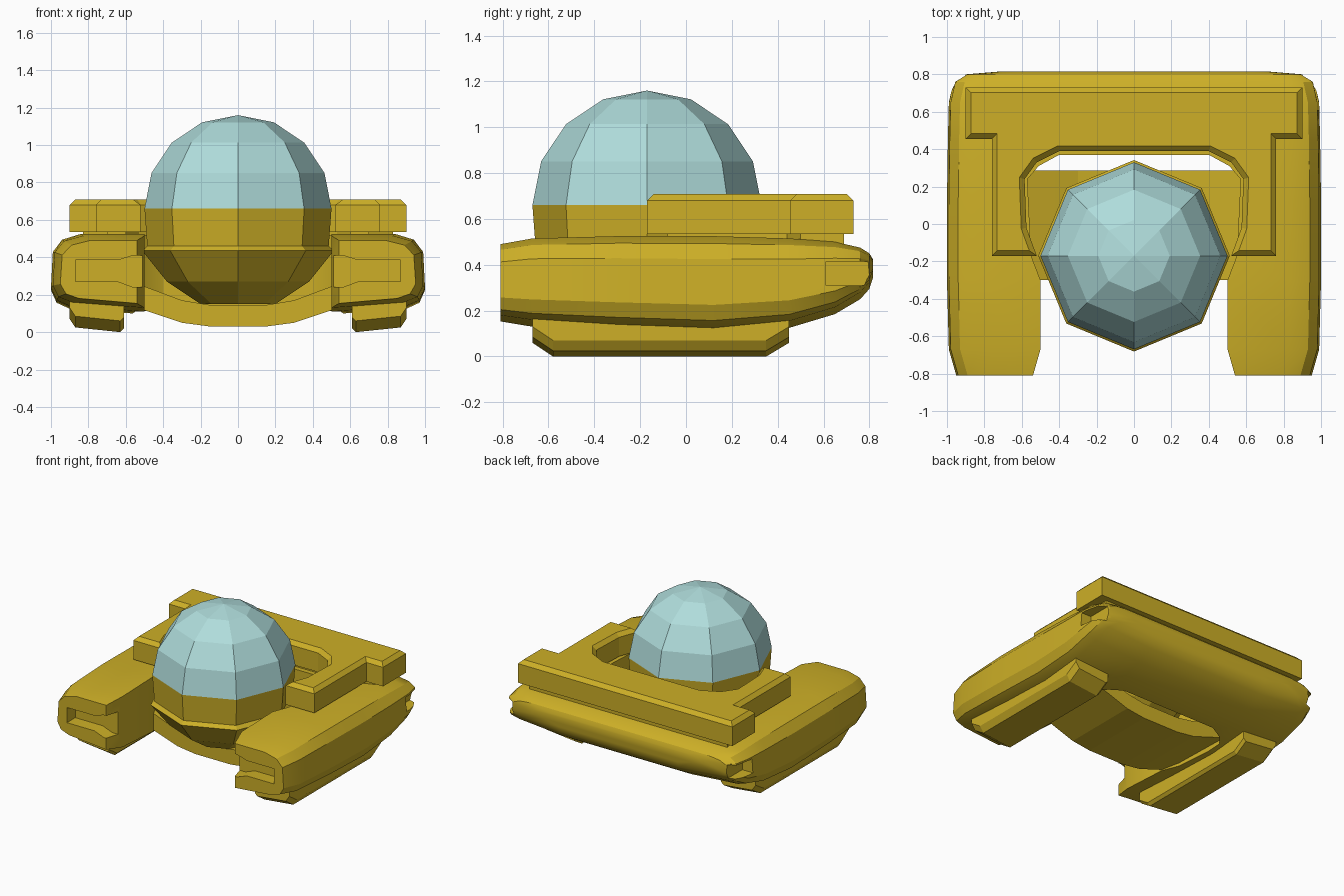
import bpy, bmesh
from math import cos, sin, pi

if "Cube" in bpy.data.objects:
    bpy.data.objects.remove(bpy.data.objects["Cube"])

def material(name, rgb):
    m = bpy.data.materials.new(name)
    m.diffuse_color = (*rgb, 1)
    m.use_nodes = True
    m.node_tree.nodes["Principled BSDF"].inputs["Base Color"].default_value = m.diffuse_color
    return m

GOLD = material("gold", (0.61, 0.43, 0.02))
GLASS = material("glass", (0.43, 0.72, 0.71))

def finish(name, bm, mat=GOLD):
    bmesh.ops.recalc_face_normals(bm, faces=bm.faces)
    me = bpy.data.meshes.new(name)
    bm.to_mesh(me)
    bm.free()
    ob = bpy.data.objects.new(name, me)
    bpy.context.collection.objects.link(ob)
    me.materials.append(mat)
    return ob

def loft(name, rings, mat=GOLD, caps=(True, True), chamfer=0):
    """Skin a list of equal-length rings of 3D points."""
    bm = bmesh.new()
    rows = [[bm.verts.new(p) for p in r] for r in rings]
    n = len(rows[0])
    for a, b in zip(rows, rows[1:]):
        for i in range(n):
            j = (i + 1) % n
            bm.faces.new((a[i], a[j], b[j], b[i]))
    if caps[0]:
        bm.faces.new(rows[0])
    if caps[1]:
        bm.faces.new(rows[-1])
    if chamfer:
        top = set(rows[-1])
        edges = [e for e in bm.edges if e.verts[0] in top and e.verts[1] in top]
        bmesh.ops.recalc_face_normals(bm, faces=bm.faces)
        bmesh.ops.bevel(bm, geom=edges, offset=chamfer, segments=1, affect='EDGES')
    return finish(name, bm, mat)

def both(half):
    """Mirror a half outline across x = 0."""
    return half + [(-x, v) for x, v in reversed(half)]

def plate(name, half, z0, z1, chamfer=0):
    pts = both(half)
    return loft(name, [[(x, y, z) for x, y in pts] for z in (z0, z1)], chamfer=chamfer)

def lathe(name, rings, mat, caps, tip=None):
    pts = [[(r * cos(i * pi / 4), -0.17 + r * sin(i * pi / 4), z) for i in range(8)]
           for r, z in rings]
    return loft(name, pts, mat, caps)

def cut(ob, cutter):
    m = ob.modifiers.new("cut", 'BOOLEAN')
    m.operation, m.object, m.solver = 'DIFFERENCE', cutter, 'EXACT'
    bpy.context.view_layer.objects.active = ob
    bpy.ops.object.modifier_apply(modifier=m.name)
    bpy.data.objects.remove(cutter)

# Hull: rounded cross-section lofted front to back (y, half width, top, bottom)
stations = [(-0.81, 0.95, 0.49, 0.18), (-0.67, 0.99, 0.515, 0.16), (-0.3, 1.0, 0.525, 0.14),
            (0.12, 1.0, 0.525, 0.125), (0.45, 0.995, 0.515, 0.155), (0.65, 0.99, 0.50, 0.215),
            (0.76, 0.965, 0.475, 0.28), (0.80, 0.90, 0.45, 0.325), (0.815, 0.72, 0.425, 0.37)]
rings = []
for y, w, top, bot in stations:
    h = top - bot
    half = [(w - 0.16, top), (w - 0.06, bot + .92 * h), (w - 0.01, bot + .75 * h),
            (w, bot + .25 * h), (w - 0.03, bot + .08 * h), (w - 0.1, bot), (0.5, bot - 0.03)]
    rings.append([(x, y, z) for x, z in both(half)])
hull = loft("hull", rings)

# Open bay between the two arms
cut(hull, plate("bay_cutter", [(0.54, -0.9), (0.54, -0.81), (0.5, -0.67), (0.5, -0.3), (0.55, -0.17),
                               (0.57, 0.24), (0.51, 0.31), (0.4, 0.37)], -0.2, 0.9))

# Front slots, opening to the inner side, and rear corner notches
slot = [(0.87, 0.27), (0.87, 0.385), (0.64, 0.385), (0.56, 0.41), (0.45, 0.41),
        (0.45, 0.24), (0.56, 0.24), (0.64, 0.27)]
notch = [(0.9, 0.31), (1.1, 0.31), (1.1, 0.415), (0.9, 0.415)]
for s in (1, -1):
    for prof, y0, y1 in ((slot, -0.9, -0.71), (notch, 0.61, 0.9)):
        cut(hull, loft("cutter", [[(s * x, y, z) for x, z in prof] for y in (y0, y1)]))
bpy.ops.object.select_all(action='DESELECT')
hull.select_set(True)
bpy.context.view_layer.objects.active = hull
bpy.ops.object.shade_smooth_by_angle(angle=0.45)

# Upper deck and the narrower riser under it
plate("upper_deck", [(0.52, -0.17), (0.76, -0.17), (0.76, 0.455), (0.9, 0.455), (0.9, 0.73)][::-1]
      + [(0.575, -0.02), (0.585, 0.24), (0.52, 0.33), (0.4, 0.39)], 0.535, 0.708, chamfer=0.028)
plate("deck_riser", [(0.83, 0.69), (0.83, 0.5), (0.7, 0.44), (0.7, -0.08), (0.6, -0.08),
                     (0.6, 0.25), (0.53, 0.35), (0.41, 0.41)], 0.44, 0.545)

# Curved belly cradle joining the arms
arc = [(0.57, 0.27), (0.42, 0.215), (0.3, 0.17), (0.15, 0.145)]
under = [(0.15, 0.03), (0.3, 0.05), (0.45, 0.1), (0.57, 0.14)]
belly = [(-x, z) for x, z in arc] + arc[::-1] + under[::-1] + [(-x, z) for x, z in under]
loft("belly_cradle", [[(x, y, z) for x, z in belly] for y in (-0.3, 0.285)])

# Runners: side profile across x, tilted, narrowing at the outer bottom edge
side = [(-0.67, 0.2), (-0.67, 0.06), (-0.58, 0), (0.35, 0), (0.45, 0.06), (0.45, 0.2)]
for s, label in ((1, "right"), (-1, "left")):
    rows = []
    for x, lift in ((0.61, 0.02), (0.63, 0), (0.87, 0.025), (0.9, 0.07)):
        rows.append([(s * x, y, z + (lift if z < 0.1 else 0)) for y, z in side])
    loft("runner_" + label, rows)

# Cockpit: eight-sided pod body and faceted canopy
lathe("cockpit_pod", [(0.2, 0.15), (0.38, 0.27), (0.512, 0.435), (0.485, 0.46), (0.5, 0.66)],
      GOLD, (True, True))
dome = [(0.5 * cos(a * pi / 8), 0.66 + 0.5 * sin(a * pi / 8)) for a in range(4)]
lathe("canopy", dome + [(0.001, 1.16)], GLASS, (False, True))
